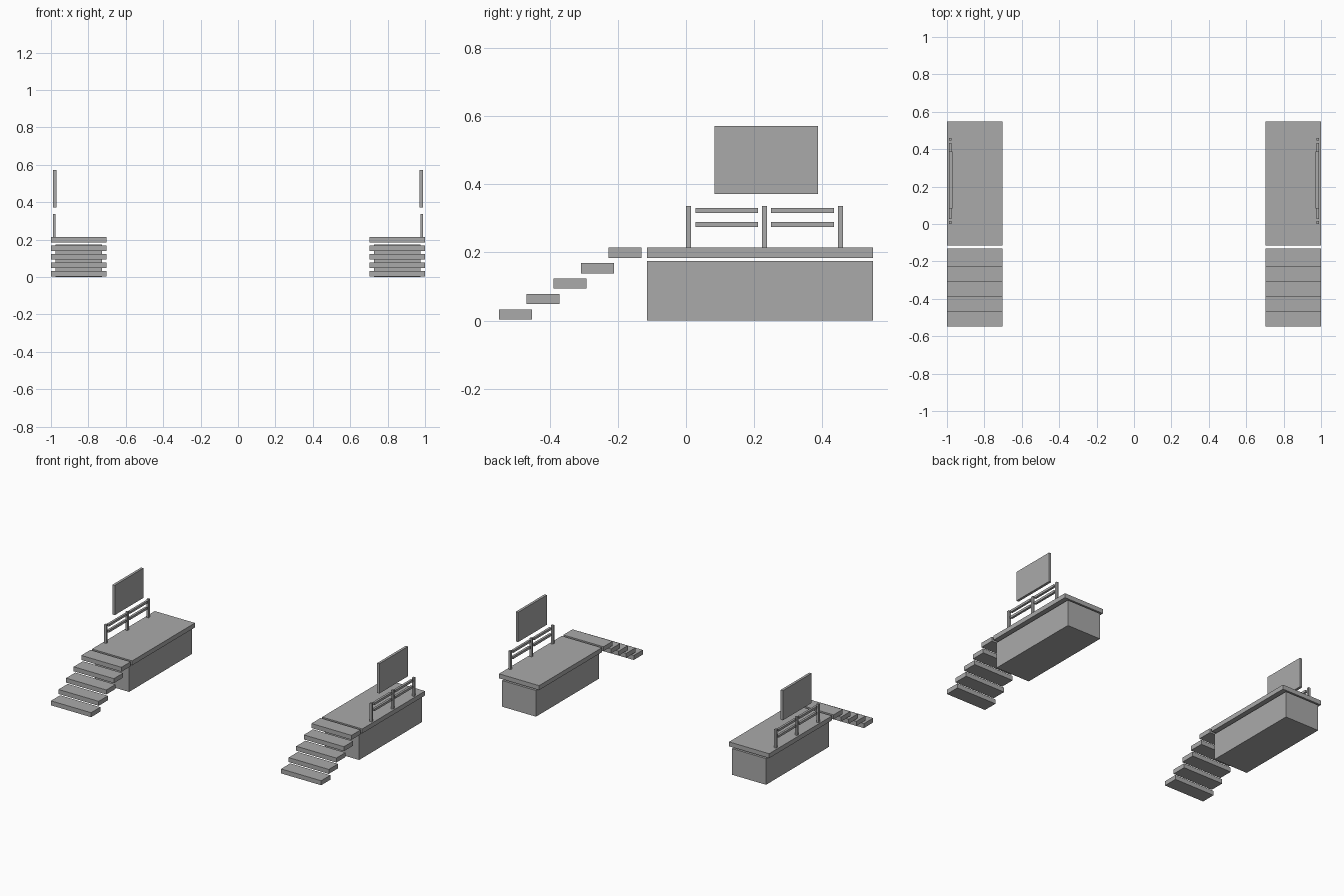
import bpy

cube = bpy.data.objects.get("Cube")
if cube:
    bpy.data.objects.remove(cube, do_unlink=True)

# Single plain grey for everything
grey = bpy.data.materials.new("plain_grey")
grey.use_nodes = True
colour = (0.4, 0.4, 0.4, 1)
grey.diffuse_color = colour
grey.node_tree.nodes["Principled BSDF"].inputs["Base Color"].default_value = colour


def box(name, x, y, z):
    """Box spanning the (low, high) pairs in x, y and z."""
    spans = (x, y, z)
    bpy.ops.mesh.primitive_cube_add(size=1, location=[(a + b) / 2 for a, b in spans])
    obj = bpy.context.object
    obj.name = name
    obj.scale = [b - a for a, b in spans]
    bpy.ops.object.transform_apply(location=False, rotation=False, scale=True)
    obj.data.materials.append(grey)


def mirrored_box(name, x, y, z):
    """One box on the left (+x) and its twin on the right."""
    box("left_" + name, x, y, z)
    box("right_" + name, (-x[1], -x[0]), y, z)


WIDTH = (0.703, 1.0)
LENGTH = (-0.115, 0.549)
DECK_TOP = 0.214
THICK = 0.03

# Platform base and overhanging deck
mirrored_box("platform_base", (0.726, 0.977), LENGTH, (0, 0.175))
mirrored_box("platform_deck", WIDTH, LENGTH, (DECK_TOP - THICK, DECK_TOP))

# Floating steps climbing to the deck
for i in range(5):
    y = -0.549 + i * 0.0802
    z = 0.003 + i * 0.0453
    mirrored_box(f"step_{i + 1}", WIDTH, (y, y + 0.097), (z, z + THICK))

# Railing posts along the outer edge
POST = 0.015
for i in range(3):
    y = i * 0.223
    mirrored_box(f"railing_post_{i + 1}", (0.975, 0.975 + POST), (y, y + POST), (DECK_TOP, 0.337))

# Two rails in each gap between posts
for bay in range(2):
    y = 0.028 + bay * 0.222
    for level, z in (("lower", 0.275), ("upper", 0.316)):
        mirrored_box(f"{level}_rail_{bay + 1}", (0.975, 0.975 + POST), (y, y + 0.184), (z, z + POST))

# Sign panel hovering above the railing
mirrored_box("sign_panel", (0.971, 0.988), (0.084, 0.387), (0.372, 0.571))
